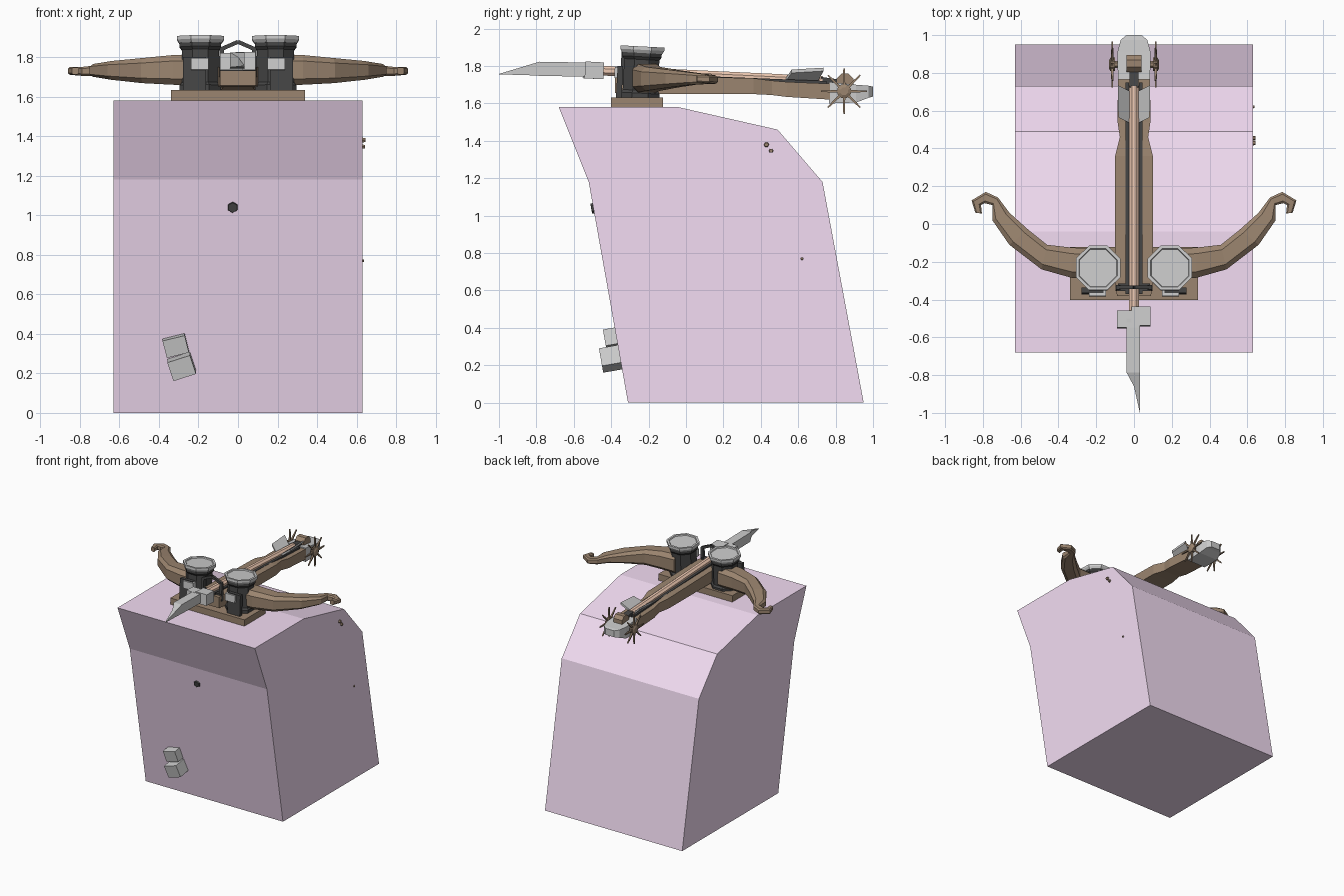
import bpy, bmesh, math
from mathutils import Matrix, Vector

if "Cube" in bpy.data.objects:
    bpy.data.objects.remove(bpy.data.objects["Cube"])


def material(name, r, g, b):
    m = bpy.data.materials.new(name)
    m.diffuse_color = (r, g, b, 1)
    m.use_nodes = True
    m.node_tree.nodes["Principled BSDF"].inputs["Base Color"].default_value = m.diffuse_color
    return m


PINK = material("pink", 0.90, 0.72, 0.90)
WOOD = material("wood", 0.33, 0.235, 0.16)
COPPER = material("copper", 0.85, 0.58, 0.44)
BLACK = material("black", 0.06, 0.06, 0.06)


def loft(name, rings, mat=None, matrix=None):
    """Skin a row of equal-sized point rings and cap both ends."""
    bm = bmesh.new()
    rows = [[bm.verts.new(p) for p in ring] for ring in rings]
    n = len(rows[0])
    for a, b in zip(rows, rows[1:]):
        for i in range(n):
            j = (i + 1) % n
            bm.faces.new((a[i], a[j], b[j], b[i]))
    bm.faces.new(rows[0])
    bm.faces.new(rows[-1])
    bmesh.ops.recalc_face_normals(bm, faces=bm.faces[:])
    me = bpy.data.meshes.new(name)
    bm.to_mesh(me)
    bm.free()
    if mat:
        me.materials.append(mat)
    ob = bpy.data.objects.new(name, me)
    bpy.context.collection.objects.link(ob)
    if matrix:
        ob.matrix_world = matrix
    return ob


def lathe(name, profile, mat=None, matrix=None, n=8):
    """Many-sided turned shape; profile holds (flat-to-centre radius, z)."""
    k = 1 / math.cos(math.pi / n)
    angles = [2 * math.pi * (i + 0.5) / n for i in range(n)]
    return loft(name, [[(r * k * math.cos(a), r * k * math.sin(a), z) for a in angles]
                       for r, z in profile], mat, matrix)


def box(name, c, size, mat=None, rot=None):
    x, y, z = (v / 2 for v in size)
    rings = [[(-x, -y, h), (x, -y, h), (x, y, h), (-x, y, h)] for h in (-z, z)]
    m = Matrix.Translation(c)
    return loft(name, rings, mat, m @ rot if rot else m)


def beam(name, p, q, r0, r1, mat=None, n=4):
    p, q = Vector(p), Vector(q)
    d = q - p
    m = Matrix.Translation(p) @ d.to_track_quat('Z', 'Y').to_matrix().to_4x4()
    return lathe(name, [(r0, 0), (r1, d.length)], mat, m, n)


def tapered(name, stations, mat=None):
    """Lengthwise body with (y, half width, z low, z high) stations."""
    return loft(name, [[(-w, y, lo), (w, y, lo), (w, y, hi), (-w, y, hi)]
                       for y, w, lo, hi in stations], mat)


def rx(deg):
    return Matrix.Rotation(math.radians(deg), 4, 'X')


def ry(deg):
    return Matrix.Rotation(math.radians(deg), 4, 'Y')


# Pedestal
side = [(-0.31, 0), (0.95, 0), (0.73, 1.18), (0.49, 1.46), (-0.04, 1.58), (-0.68, 1.58), (-0.52, 1.18)]
loft("pedestal", [[(x, y, z) for y, z in side] for x in (-0.63, 0.63)], PINK)

# Mounting plate and stock
box("mount_plate", (0, -0.262, 1.605), (0.68, 0.28, 0.055), WOOD)
tapered("stock", [(-0.38, 0.09, 1.655, 1.745), (-0.3, 0.1, 1.65, 1.75), (0.36, 0.1, 1.65, 1.735),
                  (0.46, 0.075, 1.645, 1.722), (0.54, 0.087, 1.635, 1.715), (0.78, 0.085, 1.62, 1.705)], WOOD)
tapered("stock_end", [(0.765, 0.085, 1.60, 1.715), (0.91, 0.088, 1.605, 1.70),
                      (0.975, 0.07, 1.63, 1.695), (1.0, 0.04, 1.637, 1.69)])

# Bow arm stations: outer xy, inner xy, z low, z high
arm = [((0.2, -0.29), (0.2, -0.13), 1.655, 1.815), ((0.33, -0.285), (0.33, -0.125), 1.66, 1.81),
       ((0.49, -0.24), (0.46, -0.11), 1.668, 1.795), ((0.66, -0.11), (0.56, -0.03), 1.685, 1.78),
       ((0.75, 0.02), (0.66, 0.06), 1.70, 1.765), ((0.75, 0.10), (0.72, 0.14), 1.705, 1.755),
       ((0.79, 0.11), (0.785, 0.17), 1.705, 1.75), ((0.81, 0.10), (0.86, 0.125), 1.71, 1.75),
       ((0.805, 0.055), (0.84, 0.06), 1.712, 1.748)]

for s, tag in ((-1, "left"), (1, "right")):
    rings = []
    for (ox, oy), (ix, iy), lo, hi in arm:
        c = (hi - lo) * 0.2
        mx, my = (ix - ox) * 0.2, (iy - oy) * 0.2
        rings.append([(s * x, y, z) for x, y, z in (
            (ox, oy, lo + c), (ox + mx, oy + my, lo), (ix - mx, iy - my, lo), (ix, iy, lo + c),
            (ix, iy, hi - c), (ix - mx, iy - my, hi), (ox + mx, oy + my, hi), (ox, oy, hi - c))])
    loft("bow_arm_" + tag, rings, WOOD)

    # Torsion drum, its rimmed cap and front bracket
    m = Matrix.Translation((s * 0.19, -0.247, 1.625)) @ rx(-3)
    lathe("drum_" + tag, [(0.105, 0), (0.105, 0.03), (0.094, 0.045), (0.094, 0.21), (0.105, 0.225), (0.105, 0.26)],
          BLACK, m)
    lathe("drum_cap_" + tag, [(0.108, 0.245), (0.118, 0.262), (0.118, 0.28), (0.102, 0.28), (0.098, 0.272)], None, m)
    box("drum_bracket_" + tag, (s * 0.22, -0.355, 1.715), (0.115, 0.03, 0.17), BLACK, rx(-3))
    box("drum_badge_" + tag, (s * 0.193, -0.362, 1.765), (0.09, 0.04, 0.06), None, rx(-3))

    # Spoked winch wheel
    hub = Vector((s * 0.115, 0.845, 1.665))
    lathe("wheel_hub_" + tag, [(0.036, -0.015), (0.036, 0.01), (0.02, 0.018)], WOOD,
          Matrix.Translation(hub) @ ry(90 * s))
    for i in range(8):
        a = i * math.pi / 4
        beam("wheel_spoke_" + tag, hub, hub + Vector((0, math.cos(a), math.sin(a))) * 0.122, 0.008, 0.004, WOOD)

    # Guide rail, string bracket and flight vane
    beam("guide_rail_" + tag, (s * 0.036, -0.37, 1.755), (s * 0.036, 0.75, 1.71), 0.01, 0.01, BLACK)
    beam("sight_post_" + tag, (s * 0.083, -0.34, 1.70), (s * 0.083, -0.335, 1.845), 0.014, 0.011, BLACK)
    beam("sight_bar_" + tag, (s * 0.085, -0.335, 1.84), (0, -0.335, 1.877), 0.01, 0.01, BLACK)
    vane = [(0.015, 0.53, 1.725), (0.083, 0.565, 1.775), (0.085, 0.735, 1.785), (0.015, 0.70, 1.72)]
    loft("bolt_vane_" + tag, [[(s * x, y, z + h) for x, y, z in vane] for h in (-0.012, 0.006)])

# Winch drum, axle and catch
beam("winch_axle", (-0.13, 0.845, 1.665), (0.13, 0.845, 1.665), 0.018, 0.018, WOOD, 8)
lathe("winch_catch", [(0.045, -0.04), (0.045, 0.04)], WOOD, Matrix.Translation((0, 0.85, 1.715)) @ ry(90))
box("catch_block", (0, 0.77, 1.715), (0.05, 0.1, 0.04), BLACK, rx(-8))
box("sight_crossbar", (0, -0.335, 1.745), (0.17, 0.04, 0.03), BLACK)

# Bolt with shaft, collar and chisel blade
beam("bolt_shaft", (0, -0.48, 1.777), (0, 0.73, 1.72), 0.026, 0.026, COPPER, 8)
box("bolt_collar_left", (-0.033, -0.505, 1.775), (0.115, 0.09, 0.085), None, rx(-3))
box("bolt_collar_right", (0.038, -0.49, 1.777), (0.1, 0.1, 0.09), None, rx(-3))
loft("bolt_blade", [[(-0.04, y, lo), (0.033, y, lo), (0.033, y, hi), (-0.04 if y > -0.8 else x, y, hi)]
                    if y > -0.8 else [(x, y, lo), (0.033, y, lo), (0.033, y, hi), (x, y, hi)]
                    for y, x, lo, hi in ((-0.5, -0.04, 1.742, 1.818), (-0.785, -0.04, 1.748, 1.823),
                                         (-0.86, 0.0, 1.752, 1.80), (-1.0, 0.031, 1.755, 1.758))])

# Small pieces stuck to the pedestal
box("front_block_lower", (-0.285, -0.395, 0.236), (0.12, 0.12, 0.10), None, rx(10) @ ry(-18))
box("front_block_upper", (-0.315, -0.385, 0.343), (0.115, 0.1, 0.09), None, rx(10) @ ry(-14))
lathe("front_stud", [(0.027, -0.01), (0.022, 0.012)], BLACK, Matrix.Translation((-0.027, -0.495, 1.04)) @ rx(100), 6)
for y, z, r in ((0.43, 1.38, 0.014), (0.455, 1.347, 0.012), (0.62, 0.77, 0.008)):
    lathe("side_stud", [(r, -0.01), (r * 0.7, r)], WOOD, Matrix.Translation((0.63, y, z)) @ ry(90), 6)
